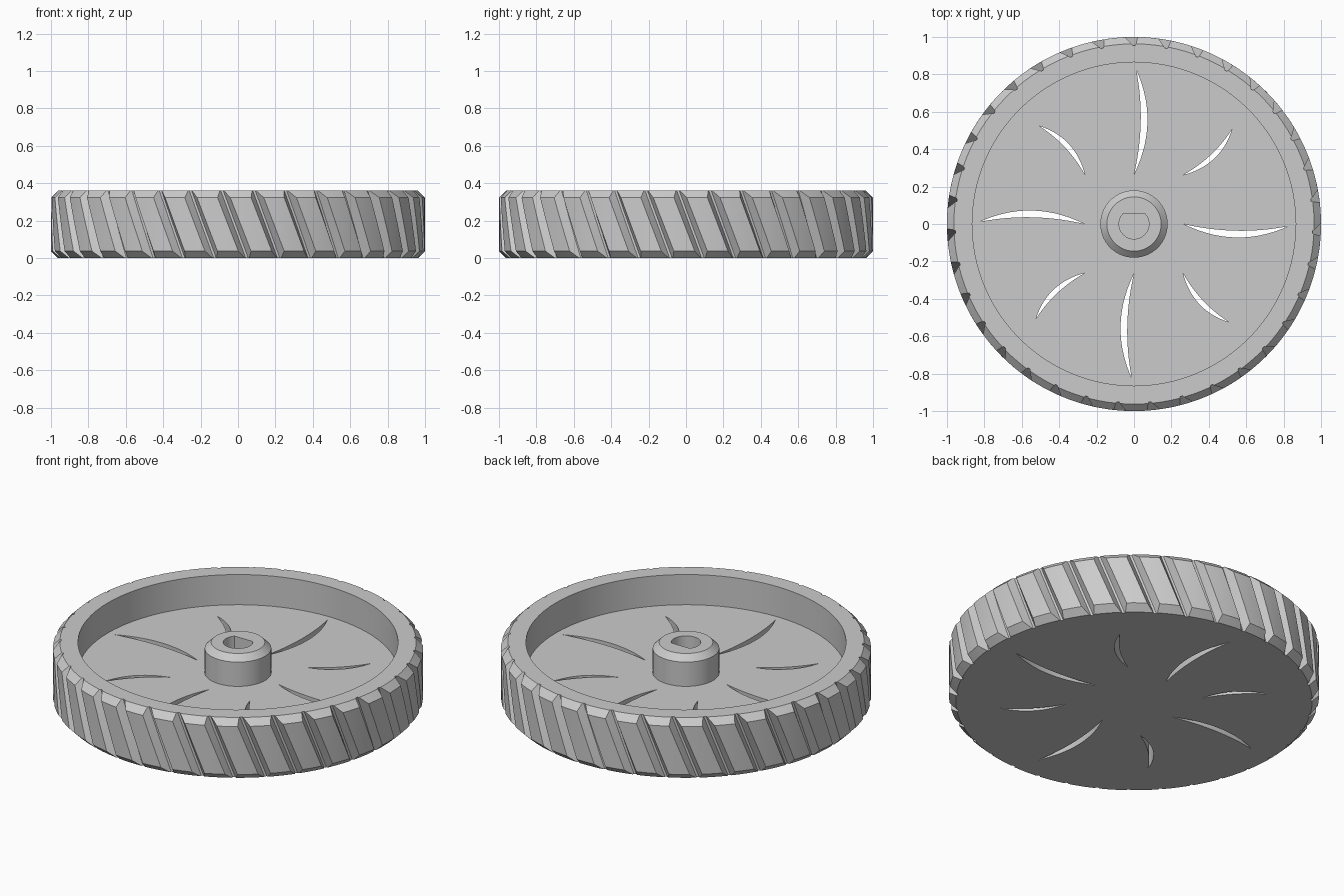
import bpy, bmesh, math
from math import sin, cos, pi, tau

if "Cube" in bpy.data.objects:
    bpy.data.objects.remove(bpy.data.objects["Cube"], do_unlink=True)

HEIGHT, CHAMFER = 0.36, 0.037
GROOVES, GROOVE_FLOOR, SLANT = 35, 0.955, 0.14
RIM_INNER, FLOOR_Z, HUB_R = 0.865, 0.18, 0.18

grey = bpy.data.materials.new("plain grey")
grey.use_nodes = True
grey.diffuse_color = (0.6, 0.6, 0.6, 1)
grey.node_tree.nodes["Principled BSDF"].inputs["Base Color"].default_value = grey.diffuse_color


def loft(name, rings, closed=False):
    """Skin a stack of equal rings; cap the ends, or close the stack on itself."""
    bm = bmesh.new()
    loops = [[bm.verts.new(p) for p in ring] for ring in rings]
    n = len(loops[0])
    pairs = list(zip(loops, loops[1:]))
    if closed:
        pairs.append((loops[-1], loops[0]))
    else:
        bm.faces.new(loops[0][::-1])
        bm.faces.new(loops[-1])
    for a, b in pairs:
        for i in range(n):
            j = (i + 1) % n
            bm.faces.new((a[i], a[j], b[j], b[i]))
    bmesh.ops.recalc_face_normals(bm, faces=bm.faces)
    mesh = bpy.data.meshes.new(name)
    bm.to_mesh(mesh)
    bm.free()
    mesh.materials.append(grey)
    obj = bpy.data.objects.new(name, mesh)
    bpy.context.collection.objects.link(obj)
    return obj


def circle(r, z, n=96):
    return [(r * cos(tau * i / n), r * sin(tau * i / n), z) for i in range(n)]


def prism(name, outline, z0, z1):
    return loft(name, [[(x, y, z) for x, y in outline] for z in (z0, z1)])


def cut(body, cutter):
    cutter.hide_render = True
    mod = body.modifiers.new("cut", "BOOLEAN")
    mod.operation, mod.solver, mod.object = "DIFFERENCE", "EXACT", cutter
    bpy.context.view_layer.objects.active = body
    bpy.ops.object.modifier_apply(modifier=mod.name)
    bpy.data.objects.remove(cutter, do_unlink=True)


# Treaded disc: slanted tapered grooves around a chamfered rim
def tread_ring(z):
    r = 1 - max(0, CHAMFER - z, z - (HEIGHT - CHAMFER))
    step = tau / GROOVES
    low = 0.007
    high = low + 0.027 * (r - GROOVE_FLOOR) / (1 - GROOVE_FLOOR)
    pts = []
    for k in range(GROOVES):
        mid = pi / 2 + k * step + SLANT * (1 - z / HEIGHT)
        land = step - 2 * high
        spots = [(-low, GROOVE_FLOOR), (low, GROOVE_FLOOR)]
        spots += [(high + land * t / 3, r) for t in range(4)]
        pts += [(q * cos(mid + a), q * sin(mid + a), z) for a, q in spots]
    return pts


side = HEIGHT - 2 * CHAMFER
levels = [0] + [CHAMFER + side * t / 4 for t in range(5)] + [HEIGHT]
wheel = loft("treaded_wheel", [tread_ring(z) for z in levels])

# Recess around the chamfered hub
above = 0.045
profile = [(HUB_R, FLOOR_Z), (RIM_INNER, FLOOR_Z), (RIM_INNER, HEIGHT + above),
           (HUB_R - 0.035 - above, HEIGHT + above), (HUB_R, HEIGHT - 0.035)]
cut(wheel, loft("recess_cutter", [circle(r, z) for r, z in profile], closed=True))

# Blind axle bore with one flat side
bore_r, flat = 0.08, 0.053
a0 = math.asin(flat / bore_r)
arc = [pi - a0 + (pi + 2 * a0) * i / 32 for i in range(33)]
cut(wheel, prism("bore_cutter", [(bore_r * cos(a), bore_r * sin(a)) for a in arc], 0.1, 0.5))


# Curved slots through the web, long and short in turn
def crescent(r0, r1, outer, inner, turn, n=14):
    def point(t, bulge):
        x, y = r0 + (r1 - r0) * t, -4 * bulge * t * (1 - t) - 0.012 * t
        return x * cos(turn) - y * sin(turn), x * sin(turn) + y * cos(turn)
    there = [point(i / n, outer) for i in range(n + 1)]
    back = [point(i / n, inner) for i in range(n - 1, 0, -1)]
    return there + back


for k in range(8):
    shape = (0.37, 0.73, 0.05, 0.023) if k % 2 else (0.265, 0.825, 0.066, 0.03)
    cut(wheel, prism("slot_cutter", crescent(*shape, k * pi / 4), -0.1, FLOOR_Z + 0.1))

# Smooth curved walls, keep edges crisp
bpy.ops.object.select_all(action="DESELECT")
wheel.select_set(True)
bpy.context.view_layer.objects.active = wheel
bpy.ops.object.shade_smooth_by_angle(angle=math.radians(25))
